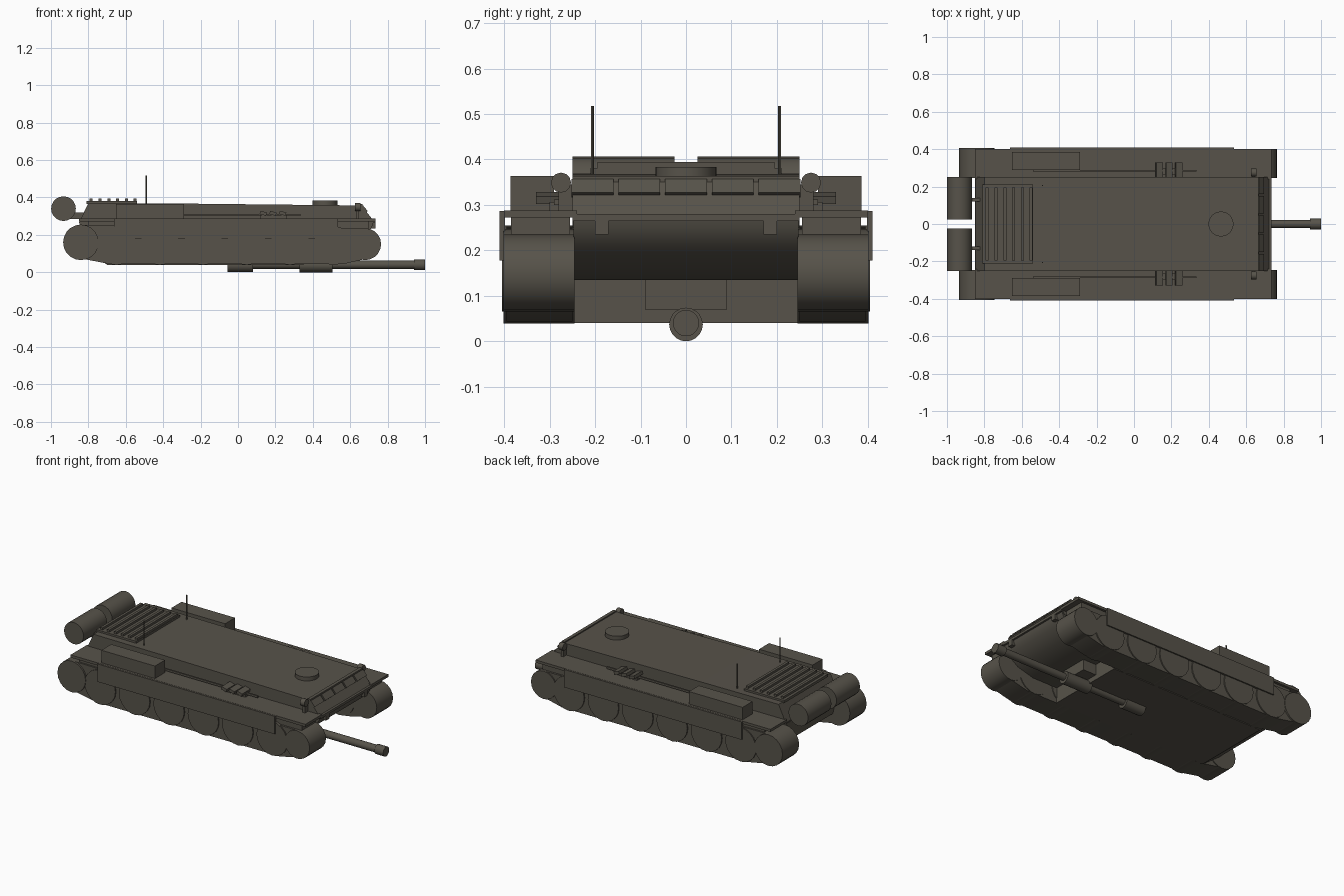
import bpy, bmesh, math
from mathutils import Matrix

if "Cube" in bpy.data.objects:
    bpy.data.objects.remove(bpy.data.objects["Cube"])

paint = bpy.data.materials.new("dark_olive_paint")
paint.diffuse_color = (0.095, 0.086, 0.068, 1)
paint.use_nodes = True
paint.node_tree.nodes["Principled BSDF"].inputs["Base Color"].default_value = paint.diffuse_color


def finish(name, bm, smooth=False):
    bmesh.ops.recalc_face_normals(bm, faces=bm.faces)
    me = bpy.data.meshes.new(name)
    bm.to_mesh(me)
    bm.free()
    me.materials.append(paint)
    ob = bpy.data.objects.new(name, me)
    bpy.context.collection.objects.link(ob)
    if smooth:
        bpy.ops.object.select_all(action='DESELECT')
        ob.select_set(True)
        bpy.context.view_layer.objects.active = ob
        bpy.ops.object.shade_smooth_by_angle(angle=math.radians(35))
    return ob


def box(name, x, y, z, tilt=0):
    """Box from (min, max) ranges, optionally tilted about y."""
    bm = bmesh.new()
    size = [b - a for a, b in (x, y, z)]
    mid = [(a + b) / 2 for a, b in (x, y, z)]
    bmesh.ops.create_cube(bm, size=1, matrix=Matrix.Translation(mid)
                          @ Matrix.Rotation(tilt, 4, 'Y') @ Matrix.Diagonal((*size, 1)))
    return finish(name, bm)


def cyl(name, axis, lo, hi, centre, r, n=20):
    """Cylinder along an axis from lo to hi; centre gives the other two coordinates."""
    bm = bmesh.new()
    c = list(centre)
    c.insert('XYZ'.index(axis), (lo + hi) / 2)
    rot = {'X': Matrix.Rotation(math.pi / 2, 4, 'Y'),
           'Y': Matrix.Rotation(math.pi / 2, 4, 'X'), 'Z': Matrix()}[axis]
    bmesh.ops.create_cone(bm, cap_ends=True, segments=n, radius1=r, radius2=r,
                          depth=hi - lo, matrix=Matrix.Translation(c) @ rot)
    return finish(name, bm, True)


def prism(name, pts, y0, y1, smooth=False):
    """Extrude an x-z outline from y0 to y1."""
    bm = bmesh.new()
    f = bm.faces.new([bm.verts.new((x, y0, z)) for x, z in pts])
    g = bmesh.ops.extrude_face_region(bm, geom=[f])
    bmesh.ops.translate(bm, vec=(0, y1 - y0, 0),
                        verts=[v for v in g['geom'] if isinstance(v, bmesh.types.BMVert)])
    return finish(name, bm, smooth)


def span(s, a, b):
    return tuple(sorted((s * a, s * b)))


def arc(cx, cz, r, a0, a1, n=9):
    return [(cx + r * math.cos(math.radians(a0 + (a1 - a0) * i / n)),
             cz + r * math.sin(math.radians(a0 + (a1 - a0) * i / n))) for i in range(n + 1)]


# Hull: sloped upper body, curved nose underside, low belly
prism("upper_hull", [(-0.85, 0.265), (-0.80, 0.37), (-0.28, 0.367), (0.66, 0.357),
                     (0.725, 0.275), (0.71, 0.25)], -0.25, 0.25)
prism("lower_hull", [(-0.85, 0.27), (0.725, 0.27), (0.72, 0.25), (0.70, 0.215), (0.63, 0.165),
                     (0.52, 0.135), (0.35, 0.135), (0.35, 0.04), (-0.70, 0.04), (-0.82, 0.13)],
      -0.247, 0.247, True)
box("mantlet", (0.33, 0.44), (-0.09, 0.09), (0.07, 0.137))

# Gun slung under the belly
cyl("gun_barrel", 'X', -0.05, 1.0, (0, 0.04), 0.022)
cyl("gun_muzzle", 'X', 0.94, 1.0, (0, 0.04), 0.029)
cyl("gun_rear_sleeve", 'X', -0.055, 0.08, (0, 0.037), 0.036)
cyl("gun_front_sleeve", 'X', 0.33, 0.505, (0, 0.037), 0.037)

# Roof: hatch, engine grille and its slats
cyl("roof_hatch", 'Z', 0.355, 0.383, (0.465, 0), 0.067, 24)
box("engine_grille", (-0.81, -0.54), (-0.21, 0.21), (0.365, 0.381))
for i in range(6):
    x = -0.785 + i * 0.047
    box("grille_slat", (x - 0.008, x + 0.008), (-0.195, 0.195), (0.38, 0.394))

# Nose: splash bar, armour blocks and lip
box("nose_bar", (0.645, 0.665), (-0.25, 0.25), (0.35, 0.364))
for i in range(5):
    y = -0.206 + i * 0.103
    box("nose_block", (0.655, 0.695), (y - 0.046, y + 0.046), (0.329, 0.345), math.radians(50))
box("nose_lip", (0.69, 0.735), (-0.25, 0.25), (0.265, 0.28))

for s in (-1, 1):
    # Track: outline around the end wheels with a flat ground run
    outline = (arc(0.68, 0.15, 0.083, 90, -55) + [(0.56, 0.043), (-0.68, 0.043)]
               + arc(-0.84, 0.16, 0.093, 235, 90))
    prism("track", outline, *span(s, 0.25, 0.395), True)
    cyl("front_wheel", 'Y', *span(s, 0.245, 0.402), (0.68, 0.15), 0.085)
    cyl("rear_wheel", 'Y', *span(s, 0.245, 0.405), (-0.84, 0.16), 0.095)
    for i in range(6):
        cyl("road_wheel", 'Y', *span(s, 0.245, 0.402), (-0.65 + i * 0.232, 0.143), 0.104)

    # Fender and side skirt
    box("fender", (-0.85, 0.735), span(s, 0.24, 0.40), (0.272, 0.288))
    box("fender_liner", (-0.80, 0.70), span(s, 0.255, 0.385), (0.235, 0.272))
    box("side_skirt", (-0.662, 0.535), span(s, 0.398, 0.41), (0.178, 0.287))

    # Stowage on the fender
    box("storage_box", (-0.652, -0.29), span(s, 0.29, 0.386), (0.287, 0.364))
    box("tool_bar", (-0.54, 0.335), span(s, 0.28, 0.29), (0.30, 0.312))
    for i in range(3):
        x = 0.135 + i * 0.052
        box("spare_link", (x - 0.018, x + 0.018), span(s, 0.25, 0.33),
            (0.306, 0.324), math.radians(15))
    box("link_rack", (0.12, 0.26), span(s, 0.265, 0.30), (0.288, 0.306))

    # Headlight, antenna and tow hook
    cyl("headlight", 'X', 0.625, 0.655, (s * 0.275, 0.349), 0.022, 12)
    box("headlight_bracket", (0.632, 0.648), span(s, 0.24, 0.28), (0.288, 0.345))
    cyl("antenna", 'Z', 0.36, 0.518, (-0.49, s * 0.206), 0.0035, 8)
    box("tow_hook", (0.70, 0.735), span(s, 0.17, 0.20), (0.235, 0.265))

    # Rear fuel drum and bracket
    cyl("fuel_drum", 'Y', *span(s, 0.025, 0.25), (-0.933, 0.34), 0.066)
    box("drum_bracket", (-0.90, -0.81), span(s, 0.12, 0.14), (0.285, 0.32))
